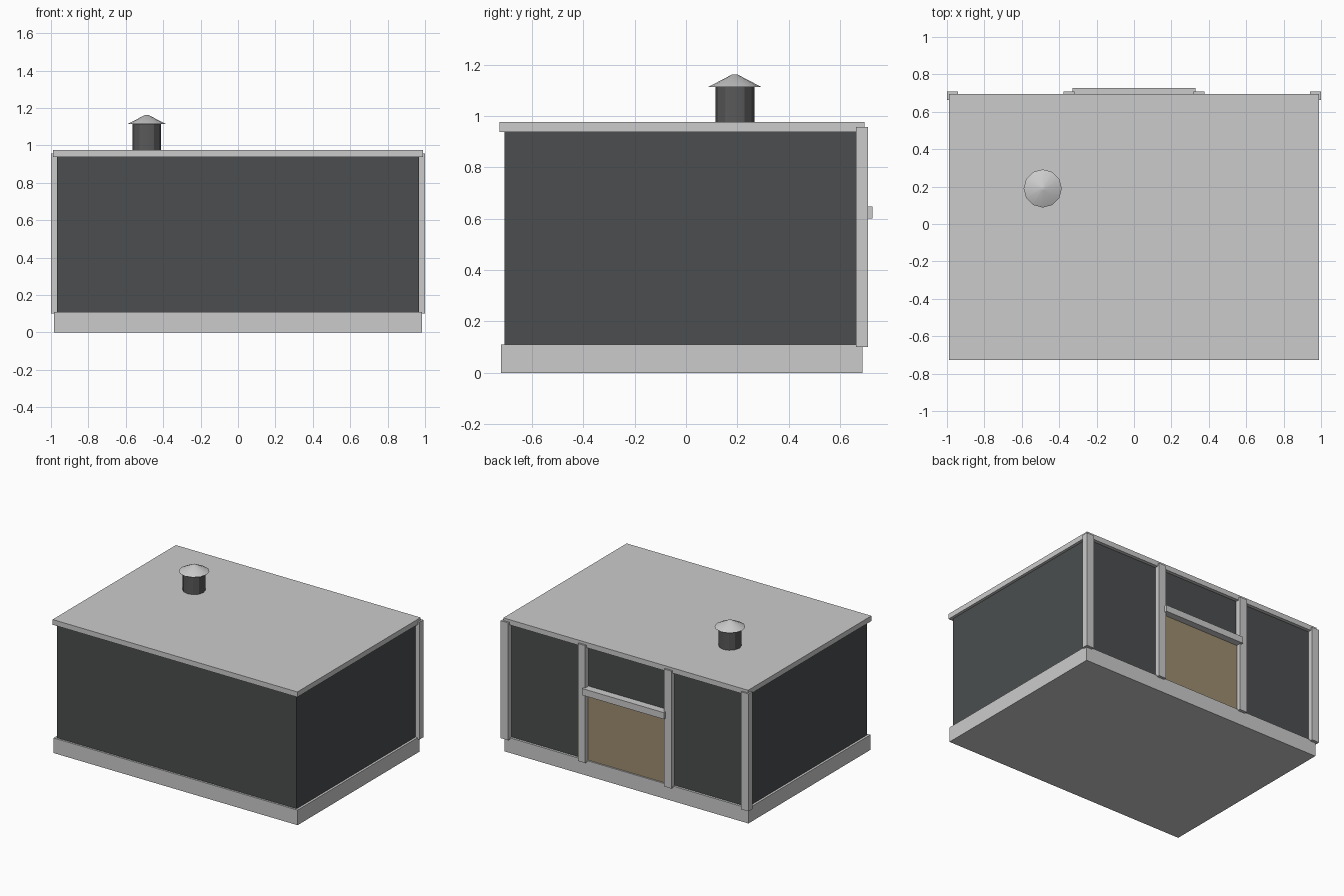
import bpy

if "Cube" in bpy.data.objects:
    bpy.data.objects.remove(bpy.data.objects["Cube"])


def material(name, rgb):
    mat = bpy.data.materials.new(name)
    mat.diffuse_color = (*rgb, 1.0)
    mat.use_nodes = True
    mat.node_tree.nodes["Principled BSDF"].inputs["Base Color"].default_value = mat.diffuse_color
    return mat


DARK = material("dark_cladding", (0.07, 0.076, 0.078))
PIPE = material("dark_pipe", (0.10, 0.10, 0.10))
TAN = material("tan_door", (0.34, 0.27, 0.16))


def box(name, x, y, z, mat=None):
    """Box from (min, max) ranges on each axis."""
    bpy.ops.mesh.primitive_cube_add(size=1, location=[sum(r) / 2 for r in (x, y, z)])
    ob = bpy.context.object
    ob.name = name
    ob.scale = [r[1] - r[0] for r in (x, y, z)]
    bpy.ops.object.transform_apply(location=False, rotation=False, scale=True)
    if mat:
        ob.data.materials.append(mat)
    return ob


def cone(name, r1, r2, z, mat=None):
    """Twelve-sided cone or cylinder on the flue axis."""
    bpy.ops.mesh.primitive_cone_add(vertices=12, radius1=r1, radius2=r2,
                                    depth=z[1] - z[0],
                                    location=(-0.488, 0.19, sum(z) / 2))
    ob = bpy.context.object
    ob.name = name
    if mat:
        ob.data.materials.append(mat)
    bpy.ops.object.shade_smooth_by_angle()
    return ob


# Main body: plinth, walls, roof slab
box("plinth", (-0.985, 0.985), (-0.72, 0.687), (0, 0.11))
box("walls", (-0.968, 0.968), (-0.706, 0.67), (0.105, 0.945), DARK)
box("roof", (-0.988, 0.988), (-0.727, 0.695), (0.938, 0.976))

# Corner posts and door posts on the back face
for side, label in ((-1, "left"), (1, "right")):
    for part, inner, outer in (("corner_post", 0.94, 1.0), ("door_post", 0.318, 0.378)):
        box(f"{part}_{label}", sorted((side * inner, side * outer)),
            (0.663, 0.708), (0.10, 0.957))

# Door panel and lintel bar
box("door", (-0.32, 0.32), (0.66, 0.676), (0.108, 0.62), TAN)
box("lintel", (-0.33, 0.33), (0.665, 0.726), (0.60, 0.648))

# Flue pipe and rain cap
cone("flue_pipe", 0.076, 0.076, (0.96, 1.12), PIPE)
cone("flue_cap", 0.102, 0.012, (1.114, 1.161))
